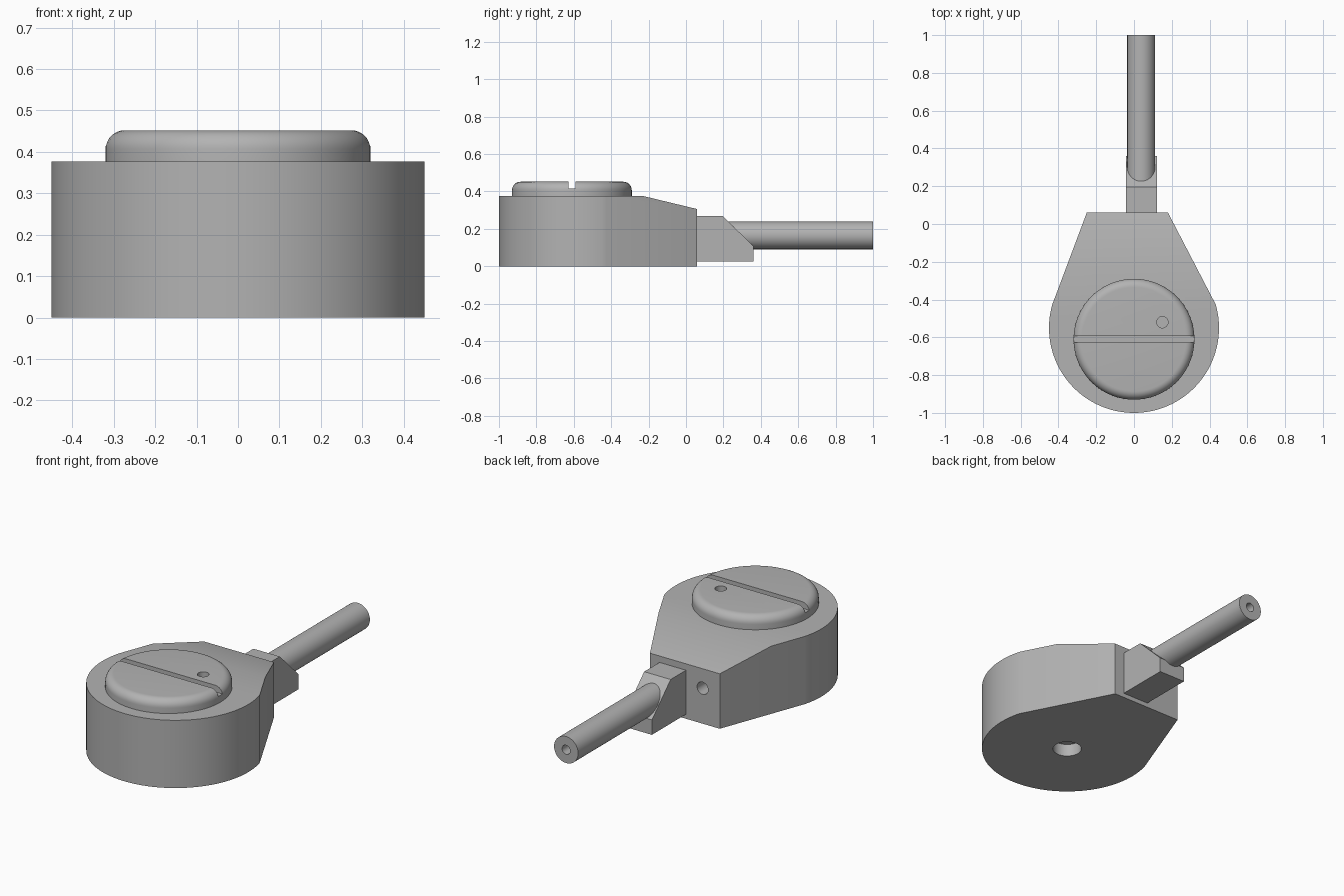
import bpy, bmesh
from math import sin, cos, pi, radians, hypot
from mathutils import Vector, Matrix

if "Cube" in bpy.data.objects:
    bpy.data.objects.remove(bpy.data.objects["Cube"], do_unlink=True)

grey = bpy.data.materials.new("plain grey")
grey.use_nodes = True
colour = (0.45, 0.45, 0.45, 1)
grey.diffuse_color = colour
grey.node_tree.nodes["Principled BSDF"].inputs["Base Color"].default_value = colour


def finish(name, bm):
    bmesh.ops.recalc_face_normals(bm, faces=bm.faces)
    mesh = bpy.data.meshes.new(name)
    bm.to_mesh(mesh)
    bm.free()
    mesh.materials.append(grey)
    ob = bpy.data.objects.new(name, mesh)
    bpy.context.collection.objects.link(ob)
    return ob


def extruded(points, offset):
    """Solid made by sweeping a flat outline along an offset."""
    bm = bmesh.new()
    face = bm.faces.new([bm.verts.new(p) for p in points])
    top = bmesh.ops.extrude_face_region(bm, geom=[face])["geom"]
    bmesh.ops.translate(bm, vec=offset,
                        verts=[v for v in top if isinstance(v, bmesh.types.BMVert)])
    return bm


def cylinder(name, start, end, radius, sides=48):
    start, end = Vector(start), Vector(end)
    axis = end - start
    turn = axis.to_track_quat("Z", "Y").to_matrix().to_4x4()
    bm = bmesh.new()
    bmesh.ops.create_cone(bm, cap_ends=True, segments=sides, radius1=radius, radius2=radius,
                          depth=axis.length, matrix=Matrix.Translation((start + end) / 2) @ turn)
    return finish(name, bm)


def cut(ob, cutter):
    mod = ob.modifiers.new("cut", "BOOLEAN")
    mod.operation, mod.solver, mod.object = "DIFFERENCE", "EXACT", cutter
    bpy.context.view_layer.objects.active = ob
    bpy.ops.object.modifier_apply(modifier=mod.name)
    bpy.data.objects.remove(cutter, do_unlink=True)


def smooth(ob):
    bpy.ops.object.select_all(action="DESELECT")
    ob.select_set(True)
    bpy.context.view_layer.objects.active = ob
    bpy.ops.object.shade_smooth_by_angle(angle=radians(25))


# Teardrop housing: round front, tapered back, sloping roof
R, CY, H = 0.45, -0.55, 0.377
steps = 80
a0, a1 = radians(164), radians(376)
outline = [(R * cos(a0 + (a1 - a0) * i / steps), CY + R * sin(a0 + (a1 - a0) * i / steps), 0)
           for i in range(steps + 1)]
outline += [(0.18, 0.06, 0), (-0.25, 0.06, 0)]
bm = extruded(outline, (0, 0, H))
cutplane = bmesh.ops.bisect_plane(bm, geom=bm.verts[:] + bm.edges[:] + bm.faces[:],
                                  plane_co=(0, -0.235, H), plane_no=(0, 0.07, 0.29),
                                  clear_outer=True)
bmesh.ops.holes_fill(bm, edges=[e for e in bm.edges if e.is_boundary])
housing = finish("housing", bm)
cut(housing, cylinder("bottom_hole", (0, CY, -0.1), (0, CY, 0.07), 0.075))
cut(housing, cylinder("back_hole", (-0.144, -0.05, 0.197), (-0.144, 0.2, 0.197), 0.034, 32))
smooth(housing)

# Round cap with a rolled edge, spun from its profile
CAP_Y, CAP_R, TOP, ROLL = -0.61, 0.32, 0.452, 0.045
profile = [(0, H - 0.02), (CAP_R, H - 0.02)]
profile += [(CAP_R - ROLL + ROLL * cos(t * pi / 16), TOP - ROLL + ROLL * sin(t * pi / 16))
            for t in range(9)] + [(0, TOP)]
bm = bmesh.new()
verts = [bm.verts.new((r, CAP_Y, z)) for r, z in profile]
edges = [bm.edges.new(pair) for pair in zip(verts, verts[1:])]
bmesh.ops.spin(bm, geom=verts + edges, cent=(0, CAP_Y, 0), axis=(0, 0, 1),
               angle=2 * pi, steps=72, use_duplicate=False)
bmesh.ops.remove_doubles(bm, verts=bm.verts, dist=0.0001)
bmesh.ops.dissolve_limit(bm, angle_limit=0.001, verts=bm.verts, edges=bm.edges)
cap = finish("cap", bm)
slot = [(-1, CAP_Y - 0.018, 0.415), (-1, CAP_Y + 0.018, 0.415),
        (-1, CAP_Y + 0.018, 0.6), (-1, CAP_Y - 0.018, 0.6)]
cut(cap, finish("slot", extruded(slot, (2, 0, 0))))
cut(cap, cylinder("cap_hole", (0.15, -0.52, 0.41), (0.15, -0.52, 0.6), 0.03, 32))
smooth(cap)

# Wedge-ended block behind the housing
side = [(0.055, 0.025), (0.36, 0.025), (0.36, 0.108), (0.195, 0.27), (0.055, 0.27)]
block = finish("cable_block", extruded([(-0.042, y, z) for y, z in side], (0.163, 0, 0)))

# Cable rod with a bored end
rod = cylinder("cable_rod", (0.038, 0.2, 0.165), (0.038, 1, 0.165), 0.074)
cut(rod, cylinder("rod_bore", (0.038, 0.9, 0.165), (0.038, 1.2, 0.165), 0.025, 32))
smooth(rod)
